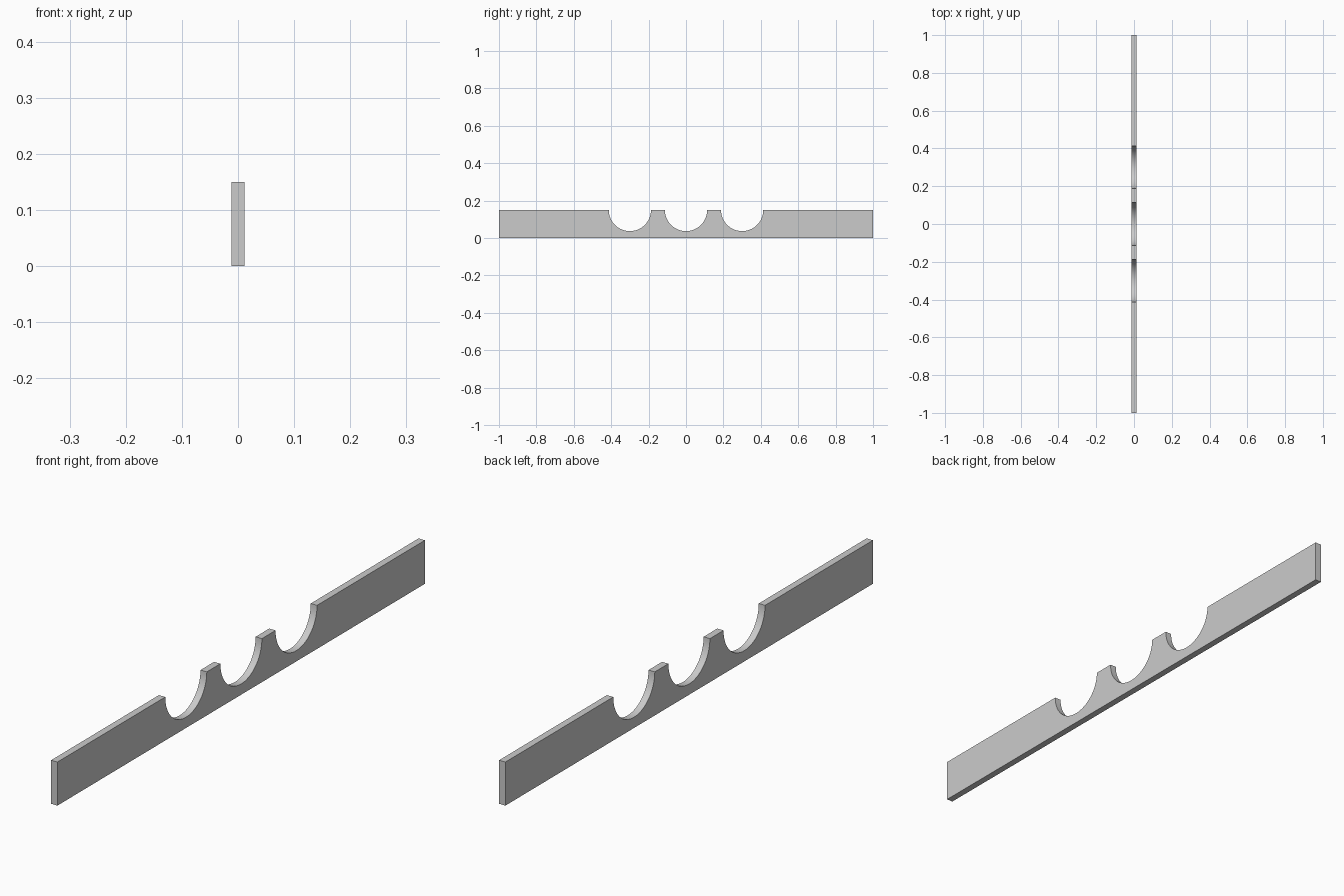
import bpy, bmesh, math

if "Cube" in bpy.data.objects:
    bpy.data.objects.remove(bpy.data.objects["Cube"])

THICK, HEIGHT, HALF = 0.024, 0.15, 1.0
RADIUS, STEPS = 0.113, 32

# Side profile (y, z): flat bottom, top edge with three half-round notches
profile = [(-HALF, 0), (HALF, 0), (HALF, HEIGHT)]
for centre in (0.3, 0.0, -0.3):
    for i in range(STEPS + 1):
        a = math.pi * i / STEPS
        profile.append((centre + RADIUS * math.cos(a), HEIGHT - RADIUS * math.sin(a)))
profile.append((-HALF, HEIGHT))

# Extrude the profile across the thickness
bm = bmesh.new()
face = bm.faces.new([bm.verts.new((-THICK / 2, y, z)) for y, z in profile])
geom = bmesh.ops.extrude_face_region(bm, geom=[face])["geom"]
bmesh.ops.translate(bm, vec=(THICK, 0, 0),
                    verts=[g for g in geom if isinstance(g, bmesh.types.BMVert)])
bmesh.ops.recalc_face_normals(bm, faces=bm.faces)

mesh = bpy.data.meshes.new("notched_rail")
bm.to_mesh(mesh)
bm.free()
rail = bpy.data.objects.new("notched_rail", mesh)
bpy.context.collection.objects.link(rail)

# Smooth notch walls, crisp outer edges
bpy.context.view_layer.objects.active = rail
rail.select_set(True)
bpy.ops.object.shade_smooth_by_angle(angle=math.radians(30))
